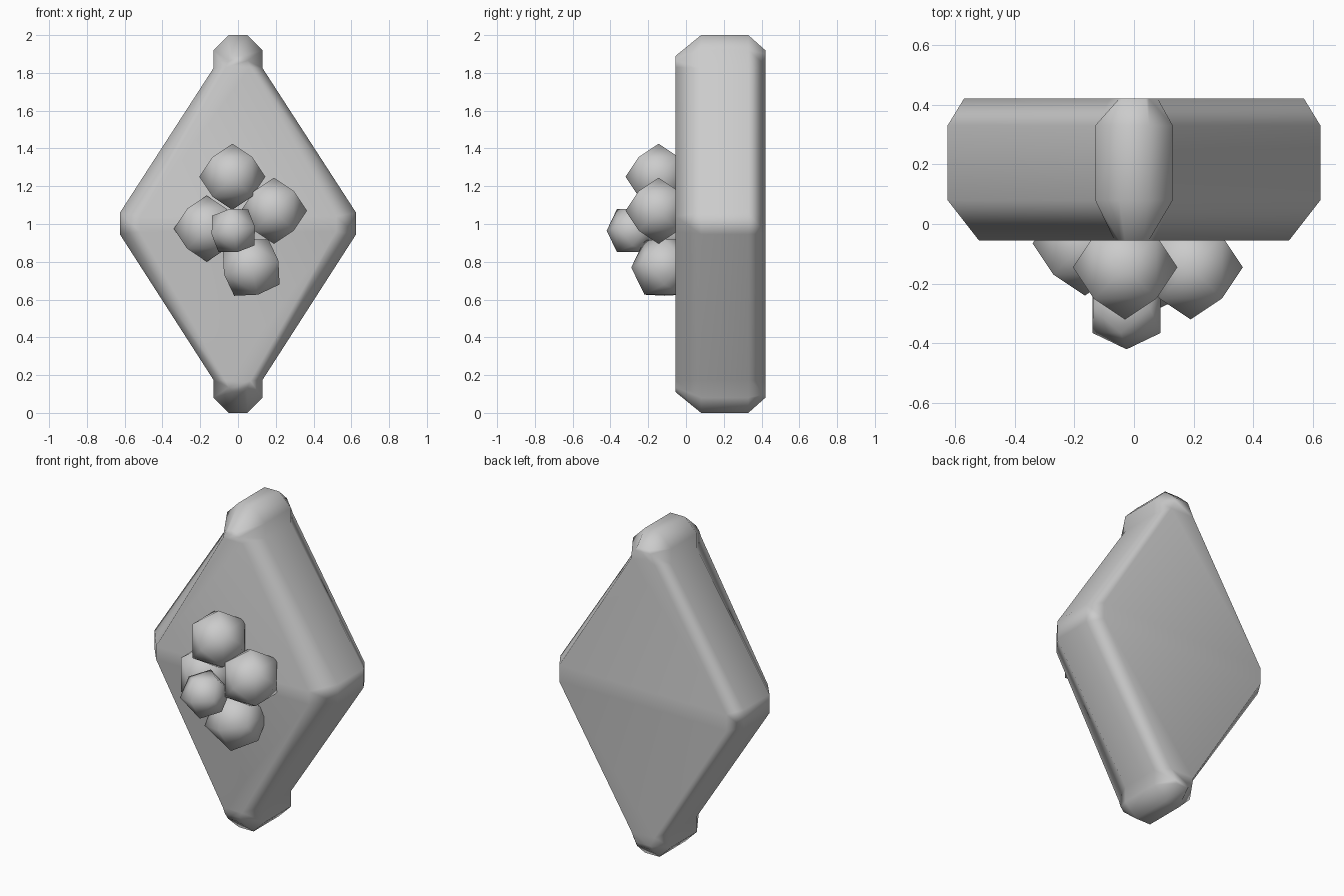
import bpy, bmesh, math

if "Cube" in bpy.data.objects:
    bpy.data.objects.remove(bpy.data.objects["Cube"])


def add_object(name, bm):
    bmesh.ops.recalc_face_normals(bm, faces=bm.faces)
    for f in bm.faces:
        f.smooth = True
    mesh = bpy.data.meshes.new(name)
    bm.to_mesh(mesh)
    bm.free()
    obj = bpy.data.objects.new(name, mesh)
    bpy.context.collection.objects.link(obj)
    return obj


def outline(right_half):
    # Closed outline from its right half, listed top to bottom
    return right_half + [(-x, z) for x, z in reversed(right_half)]


# Diamond slab: outlines at four depths, bridged into a bevelled solid
outer = [(.05, 2), (.13, 1.92), (.13, 1.825), (.625, 1.06),
         (.625, .945), (.13, .175), (.13, .08), (.05, 0)]
front = [(.03, 1.89), (.05, 1.865), (.065, 1.83), (.52, 1.04),
         (.52, .96), (.065, .17), (.05, .135), (.03, .11)]
back = [(.04, 1.92), (.05, 1.90), (.08, 1.84), (.57, 1.05),
        (.57, .95), (.08, .16), (.05, .10), (.04, .08)]

bm = bmesh.new()
layers = [(front, -.055), (outer, .08), (outer, .33), (back, .42)]
rings = [[bm.verts.new((x, y, z)) for x, z in outline(half)] for half, y in layers]
n = len(rings[0])
for a, b in zip(rings, rings[1:]):
    for i in range(n):
        j = (i + 1) % n
        bm.faces.new((a[i], a[j], b[j], b[i]))
# Caps made of symmetric strips
for ring in (rings[0], rings[-1]):
    for i in range(n // 2 - 1):
        bm.faces.new((ring[i], ring[i + 1], ring[n - 2 - i], ring[n - 1 - i]))
slab = add_object("diamond_slab", bm)
slab.modifiers.new("weighted_normals", 'WEIGHTED_NORMAL')


# Low-poly berries: a cube with each face raised to a point
def berry(name, location, radius, turn=0):
    bm = bmesh.new()
    bmesh.ops.create_cube(bm, size=1.2 * radius)
    tips = bmesh.ops.poke(bm, faces=bm.faces[:])["verts"]
    for v in tips:
        v.co = v.co.normalized() * radius
    obj = add_object(name, bm)
    obj.location = location
    obj.rotation_euler.y = math.radians(turn)


berry("berry_top", (-.03, -.145, 1.25), .175)
berry("berry_right", (.19, -.145, 1.07), .175)
berry("berry_left", (-.165, -.065, .975), .175)
berry("berry_bottom", (.07, -.115, .77), .175, 31)
berry("berry_front", (-.025, -.283, .965), .137, 35)
